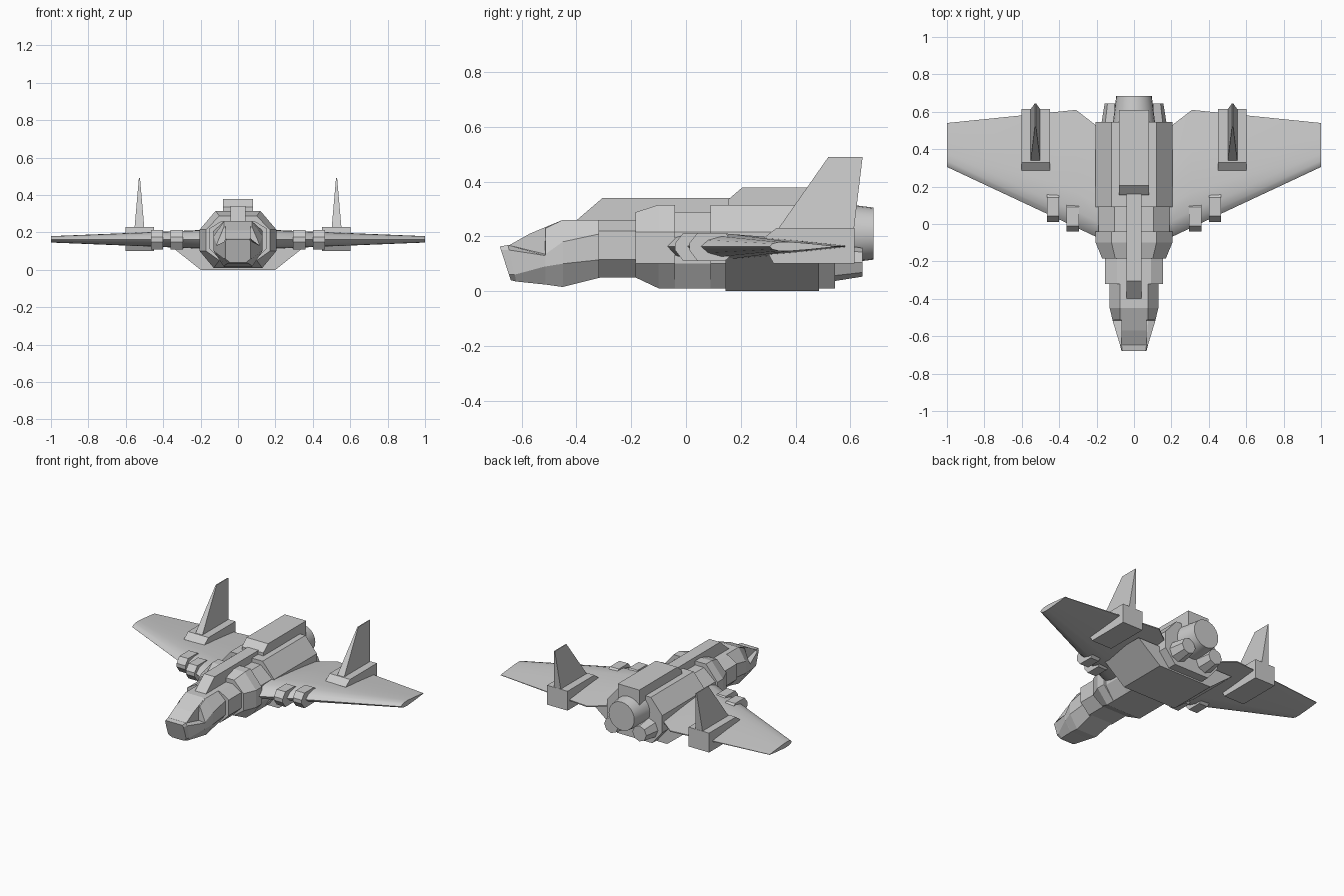
import bpy, bmesh
from mathutils import Vector

if "Cube" in bpy.data.objects:
    bpy.data.objects.remove(bpy.data.objects["Cube"])


def loft(name, rings, smooth=False):
    """Skin a list of equal-length rings of points and cap both ends."""
    bm = bmesh.new()
    vs = [[bm.verts.new(p) for p in r] for r in rings]
    n = len(vs[0])
    for a, b in zip(vs, vs[1:]):
        for i in range(n):
            j = (i + 1) % n
            bm.faces.new((a[i], a[j], b[j], b[i]))
    bm.faces.new(vs[0])
    bm.faces.new(vs[-1][::-1])
    bmesh.ops.recalc_face_normals(bm, faces=bm.faces)
    me = bpy.data.meshes.new(name)
    bm.to_mesh(me)
    bm.free()
    ob = bpy.data.objects.new(name, me)
    bpy.context.collection.objects.link(ob)
    if smooth:
        bpy.ops.object.select_all(action='DESELECT')
        ob.select_set(True)
        bpy.context.view_layer.objects.active = ob
        bpy.ops.object.shade_smooth_by_angle(angle=0.5)
    return ob


def octo(y, hw, tw, bw, zb, zl, zh, zt, lean=0.0):
    """Eight-sided hull section; lean pushes the bottom edge backwards."""
    pts = [(tw, zt), (hw, zh), (hw, zl), (bw, zb)]
    pts += [(-x, z) for x, z in reversed(pts)]
    return [(x, y + lean * (zt - z) / (zt - zb), z) for x, z in pts]


def prism(name, profile, x0, x1):
    """Side profile of (y, z) points extruded along x."""
    return loft(name, [[(x, y, z) for y, z in profile] for x in (x0, x1)])


def mirror(ob):
    """Mirrored partner on the left side."""
    m = ob.modifiers.new("mirror", 'MIRROR')
    m.use_axis = (True, False, False)


# nose hull
loft("nose", [
    octo(-0.68, .068, .062, .045, .04, .06, .15, .163, lean=.04),
    octo(-0.65, .075, .066, .055, .035, .06, .15, .168, lean=.03),
    octo(-0.515, .115, .075, .07, .024, .09, .13, .135),
    octo(-0.513, .115, .075, .07, .024, .09, .135, .23),
    octo(-0.45, .13, .075, .075, .015, .10, .18, .26),
    octo(-0.31, .13, .075, .08, .05, .115, .21, .26)])

# canopy
prism("canopy", [(-.65, .165), (-.57, .21), (-.45, .26), (-.45, .12), (-.515, .12)], -.068, .068)

# neck and fuselage
loft("neck", [octo(y, .155, .09, .09, .05, .115, .22, .26) for y in (-.32, -.17)])
loft("front_collar", [
    octo(-.185, .17, .10, .10, .05, .10, .215, .288),
    octo(-.10, .205, .12, .13, .01, .10, .215, .315),
    octo(-.04, .205, .12, .13, .01, .10, .215, .315)])
loft("waist", [octo(y, .19, .105, .13, .01, .10, .215, .288) for y in (-.05, .10)])
loft("fuselage", [octo(y, .205, .12, .13, .01, .10, .215, .315) for y in (.09, .545)])

# dorsal spine and rear engine housing
prism("spine", [(-.41, .25), (-.305, .34), (.18, .34), (.18, .25)], -.04, .04)
prism("engine_housing", [(.155, .30), (.155, .335), (.205, .378), (.61, .378), (.61, .22), (.3, .22)],
      -.08, .08)


# engine nozzles
def nozzle(name, x, z, y0, y1, r0, r1, sides, smooth=False):
    bpy.ops.mesh.primitive_cone_add(vertices=sides, radius1=r0, radius2=r1, depth=y1 - y0,
                                    location=(x, (y0 + y1) / 2, z), rotation=(-1.570796, 0, 0))
    ob = bpy.context.object
    ob.name = name
    if smooth:
        bpy.ops.object.shade_smooth_by_angle(angle=0.6)


nozzle("main_nozzle", 0, .21, .50, .685, .118, .095, 24, True)
for s, side in ((1, "right"), (-1, "left")):
    nozzle(side + "_small_nozzle", s * .105, .105, .52, .645, .072, .052, 8)

# belly fairing under the wings
loft("belly_fairing", [[(-.2, y, 0), (.2, y, 0), (.37, y, .135), (-.37, y, .135)]
                       for y in (.145, .485)])


# wings
def wing_ring(x, le, te, t):
    prof = [(0, 0), (.05, .6), (.14, .95), (.3, 1), (.65, .6), (1, .08)]
    prof += [(f, -h) for f, h in reversed(prof[1:])]
    return [(x, le + f * (te - le), .163 + h * t) for f, h in prof]


mirror(loft("wing", [wing_ring(.12, -.10, .46, .052), wing_ring(.20, -.07, .525, .05),
                     wing_ring(.31, -.018, .61, .045), wing_ring(1, .305, .54, .017)], True))

# gun clamps on the leading edges
for i, (x0, x1, y) in enumerate(((.295, .36, -.04), (.40, .465, .012))):
    mirror(prism("gun_pod_%d" % (i + 1),
                 [(y, .175), (y, .15), (y + .03, .11), (y + .13, .11), (y + .165, .14),
                  (y + .165, .185), (y + .13, .212), (y + .03, .212)], x0, x1))

# fin pods
mirror(prism("fin_pod", [(.285, .165), (.32, .10), (.615, .10), (.615, .23), (.33, .23),
                         (.285, .195)], .45, .602))


# tail fins
def fin_ring(z, y0, y1, w):
    return [(.527 - w, y0, z), (.527 + w, y0, z), (.527 + w, y1, z), (.527 - w, y1, z)]


mirror(loft("tail_fin", [fin_ring(.225, .335, .613, .026), fin_ring(.49, .52, .645, .003)]))
